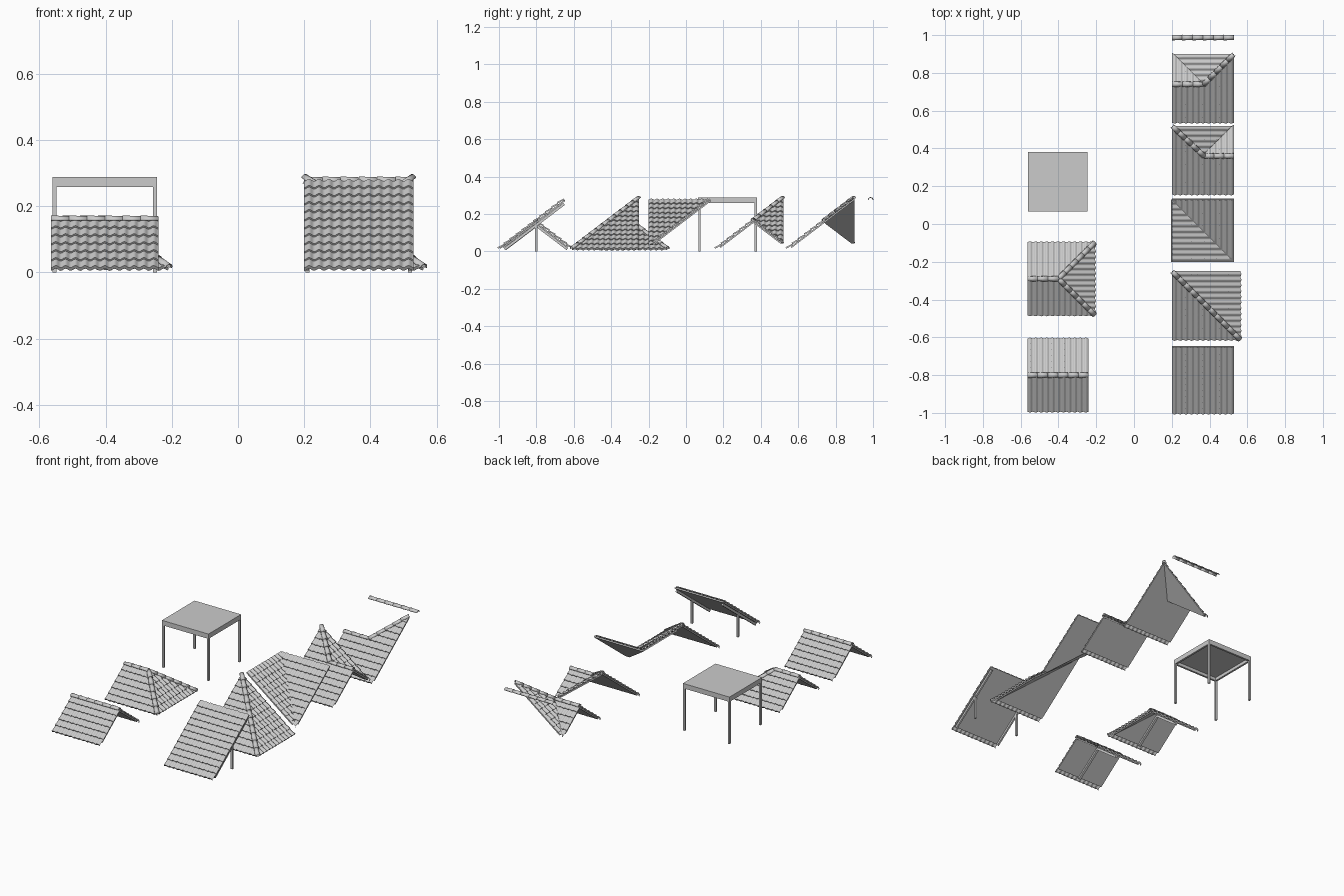
import bpy, bmesh, math
from mathutils import Vector

if "Cube" in bpy.data.objects:
    bpy.data.objects.remove(bpy.data.objects["Cube"])

grey = bpy.data.materials.new("plain_grey")
grey.use_nodes = True
tone = (0.6, 0.6, 0.6, 1)
grey.diffuse_color = tone
grey.node_tree.nodes["Principled BSDF"].inputs["Base Color"].default_value = tone

PITCH, BASE = 0.76, 0.01          # roof slope and eave height
TILE_W, TILE_L = 0.03, 0.0325     # tile width and horizontal run
WAVE, LIFT, BOARD = 0.008, 0.006, 0.008
UP = Vector((0, 0, 1))


def finish(name, bm, smooth=True):
    mesh = bpy.data.meshes.new(name)
    bm.to_mesh(mesh)
    bm.free()
    mesh.materials.append(grey)
    obj = bpy.data.objects.new(name, mesh)
    bpy.context.collection.objects.link(obj)
    if smooth:
        bpy.ops.object.select_all(action='DESELECT')
        obj.select_set(True)
        bpy.context.view_layer.objects.active = obj
        bpy.ops.object.shade_smooth_by_angle(angle=math.radians(40))
    return obj


def surface(x, y, t):
    return Vector((x, y, BASE + PITCH * t))


# One tiled slope with its backing board. A plane is (uphill direction, offset).
def slope(name, plane, rect, hips=(), valleys=()):
    d, c = Vector(plane[0]), plane[1]
    u = Vector((d.y, -d.x))
    corners = [Vector((x, y)) for x in rect[:2] for y in rect[2:]]
    us = [u.dot(p) for p in corners]
    ts = [d.dot(p) - c for p in corners]
    u0, u1, t0, t1 = min(us), max(us), min(ts), max(ts)
    normal = Vector((-PITCH * d.x, -PITCH * d.y, 1)).normalized()

    def place(a, t, n):
        p = u * a + d * (t + c)
        return surface(p.x, p.y, t) + normal * n

    bm = bmesh.new()
    # Rolled tiles in stepped courses
    cols = round((u1 - u0) / TILE_W) * 8
    rows = round((t1 - t0) / TILE_L)
    levels = [(t0, -0.006)]
    for j in range(rows):
        ta, tb = (t0 + (t1 - t0) * (j + k) / rows for k in (0, 1))
        levels += [(ta, LIFT), (tb, 0)]
    grid = []
    for t, n in levels:
        grid.append([bm.verts.new(place(
            u0 + (u1 - u0) * i / cols, t,
            n + WAVE * (0.5 - 0.5 * math.cos(math.tau * i / 8)))) for i in range(cols + 1)])
    for low, high in zip(grid, grid[1:]):
        for i in range(cols):
            bm.faces.new((low[i], high[i], high[i + 1], low[i + 1]))
    # Flat board under the tiles
    ring = [(u0, t0 + 0.02), (u1, t0 + 0.02), (u1, t1), (u0, t1)]
    top = [bm.verts.new(place(a, t, 0)) for a, t in ring]
    bot = [bm.verts.new(place(a, t, -BOARD)) for a, t in ring]
    bm.faces.new(top)
    bm.faces.new(bot)
    for i in range(4):
        k = (i + 1) % 4
        bm.faces.new((top[i], bot[i], bot[k], top[k]))
    # Mitre cuts where this slope meets its neighbours
    for others, sign in ((hips, 1), (valleys, -1)):
        for e, f in others:
            n = d - Vector(e)
            p = n * ((c - f) / n.length_squared)
            bmesh.ops.bisect_plane(
                bm, geom=bm.verts[:] + bm.edges[:] + bm.faces[:],
                plane_co=(p.x, p.y, 0), plane_no=(sign * n.x, sign * n.y, 0),
                clear_outer=True)
    bmesh.ops.recalc_face_normals(bm, faces=bm.faces[:])
    return finish(name, bm)


# Row of tapered half-round caps from the low end to the high end
def caps(name, a, b, radius=0.013):
    a, b = a + UP * 0.003, b + UP * 0.003
    along = (b - a).normalized()
    side = along.cross(UP).normalized()
    up = side.cross(along)
    count = max(1, round((b - a).length / 0.054))
    bm = bmesh.new()
    for i in range(count):
        ends = []
        for f, r in ((i, radius), (i + 1.1 if i < count - 1 else i + 1, radius * 0.8)):
            mid = a.lerp(b, f / count)
            ends.append([bm.verts.new(mid + (side * math.cos(w) + up * math.sin(w)) * r)
                         for w in (math.pi * k / 10 for k in range(11))])
        for k in range(10):
            bm.faces.new((ends[0][k], ends[0][k + 1], ends[1][k + 1], ends[1][k]))
    obj = finish(name, bm)
    shell = obj.modifiers.new("shell", 'SOLIDIFY')
    shell.thickness = 0.002
    return obj


def beam(name, a, b, w, h):
    a, b = Vector(a), Vector(b)
    bm = bmesh.new()
    bmesh.ops.create_cube(bm, size=1)
    obj = finish(name, bm, False)
    obj.location = (a + b) / 2
    obj.rotation_euler = (b - a).to_track_quat('Y', 'Z').to_euler()
    obj.scale = (w, (b - a).length, h)
    return obj


def north(y):                     # slope rising toward +y from an eave at y
    return ((0, 1), y)


def south(y):
    return ((0, -1), -y)


def west(x):
    return ((-1, 0), -x)


def east(x):
    return ((1, 0), x)


# Small gable roof
r = (-0.565, -0.24, -0.99, -0.61)
f, k = north(r[2]), south(r[3])
slope("gable_front", f, r, [k])
slope("gable_back", k, r, [f])
caps("gable_ridge", surface(r[0], -0.8, 0.19), surface(r[1], -0.8, 0.19))
for s in (-1, 1):
    beam("gable_rafter", (-0.4, -0.8 + s * 0.165, 0.012), (-0.4, -0.8, 0.137), 0.014, 0.012)

# Hipped roof end
r = (-0.565, -0.21, -0.48, -0.10)
f, k, e = north(r[2]), south(r[3]), west(r[1])
slope("hip_end_front", f, r, [k, e])
slope("hip_end_back", k, r, [f, e])
slope("hip_end_side", e, r, [f, k])
peak = surface(-0.40, -0.29, 0.19)
caps("hip_end_ridge", peak, surface(r[0], -0.29, 0.19))
for y in r[2:]:
    caps("hip_end_cap", surface(r[1], y, 0), peak)
for s in (-1, 1):
    beam("hip_end_rafter", (-0.42, -0.29 + s * 0.165, 0.012), (-0.42, -0.29, 0.137), 0.014, 0.012)

# Flat canopy on four posts
x0, x1, y0, y1 = -0.56, -0.245, 0.065, 0.38
xm, ym = (x0 + x1) / 2, (y0 + y1) / 2
beam("canopy_top", (xm, y0, 0.283), (xm, y1, 0.283), x1 - x0, 0.01)
for x in (x0 + 0.006, x1 - 0.006):
    beam("canopy_side_skirt", (x, y0, 0.273), (x, y1, 0.273), 0.012, 0.029)
    for y in (y0 + 0.007, y1 - 0.007):
        beam("canopy_post", (x, y, 0), (x, y, 0.265), 0.012, 0.012)
for y in (y0 + 0.006, y1 - 0.006):
    beam("canopy_end_skirt", (x0, y, 0.273), (x1, y, 0.273), 0.012, 0.029)

# Single lean-to slope on posts
r = (0.2, 0.53, -1.0, -0.65)
slope("lean_to", north(r[2]), r)
for x in (0.21, 0.52):
    beam("lean_to_post", (x, -0.8, 0), (x, -0.8, 0.15), 0.012, 0.012)
    beam("lean_to_rafter", (x, -0.97, 0.012), (x, -0.652, 0.254), 0.01, 0.014)

# Outer corner
r = (0.2, 0.56, -0.61, -0.25)
f, e = north(r[2]), west(r[1])
slope("outer_corner_front", f, r, [e])
slope("outer_corner_side", e, r, [f])
caps("outer_corner_cap", surface(r[1], r[2], 0), surface(r[0], r[3], 0.36))

# Inner corner
r = (0.2, 0.53, -0.2, 0.13)
f, e = north(-0.22), west(0.55)
slope("inner_corner_front", f, r, [], [e])
slope("inner_corner_side", e, r, [], [f])

# Junctions of a tall roof with a low gable, one for each hand
for hand, y, e in (("left", 0.16, west(0.56)), ("right", 0.54, east(0.17))):
    r = (0.2, 0.53, y, y + 0.36)
    f, k = north(y), south(y + 0.4)
    slope(hand + "_junction_front", f, r, [k])
    slope(hand + "_junction_upper_front", f, r, [e], [k])
    slope(hand + "_junction_side", e, r, [f], [k])
    slope(hand + "_junction_back", k, r, [f], [e])
    tall, low = (0.2, 0.53) if hand == "left" else (0.53, 0.2)
    middle = surface(0.37, y + 0.2, 0.2)
    caps(hand + "_junction_hip", middle, surface(tall, y + 0.36, 0.36))
    caps(hand + "_junction_ridge", surface(low, y + 0.2, 0.2), middle)

# Loose ridge cap
caps("loose_ridge_cap", Vector((0.2, 0.987, 0.272)), Vector((0.53, 0.987, 0.272)))
